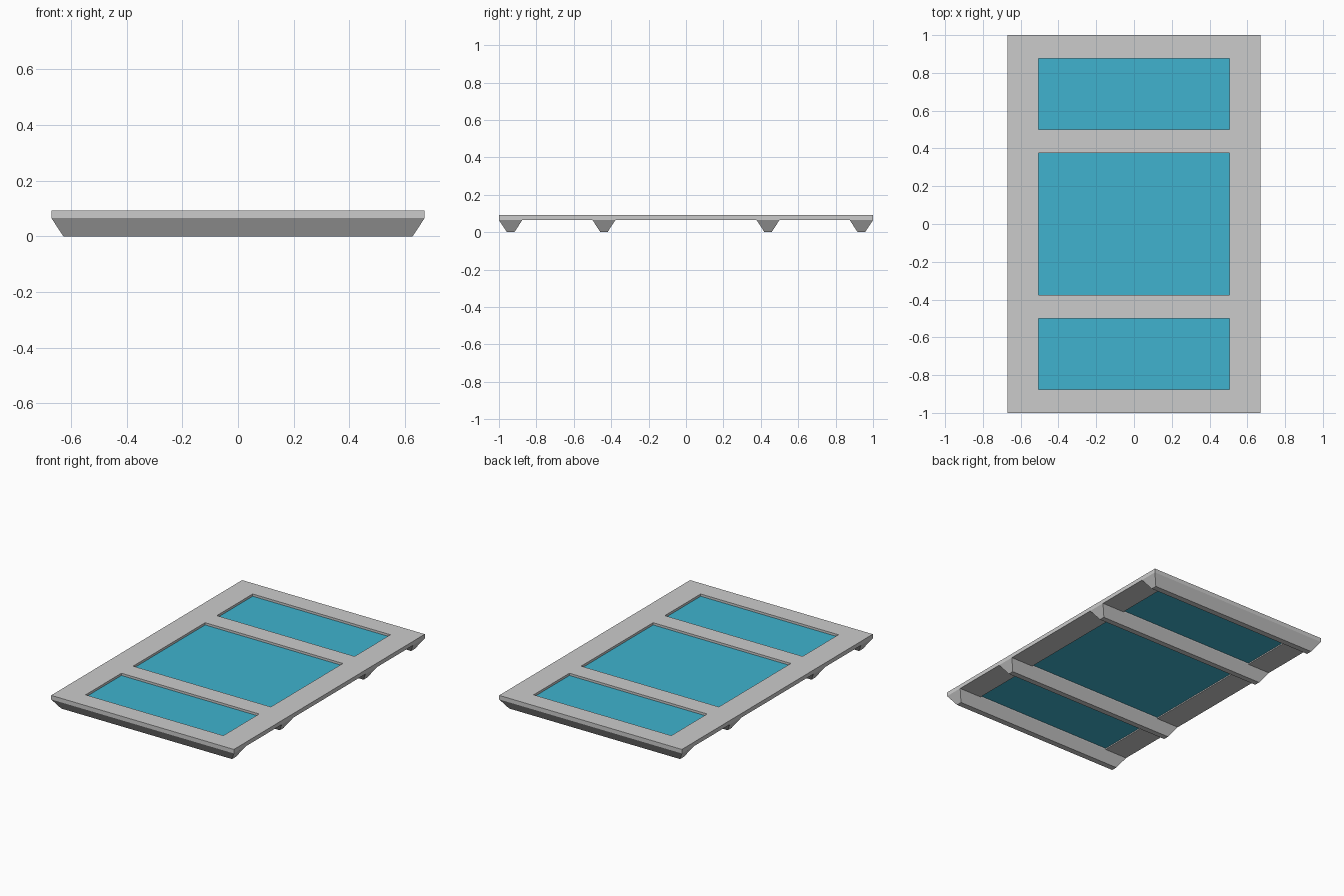
import bpy, bmesh

if "Cube" in bpy.data.objects:
    bpy.data.objects.remove(bpy.data.objects["Cube"])

HX, HY = 0.67, 1.0            # half size of the frame
Z_MID, Z_TOP = 0.065, 0.092   # underside and top of the frame
HOLE_X = 0.505
OPENINGS = [(-0.875, -0.5), (-0.377, 0.377), (0.5, 0.875)]


def finish(bm, name, color=None):
    bmesh.ops.recalc_face_normals(bm, faces=bm.faces)
    mesh = bpy.data.meshes.new(name)
    bm.to_mesh(mesh)
    bm.free()
    obj = bpy.data.objects.new(name, mesh)
    bpy.context.collection.objects.link(obj)
    if color:
        mat = bpy.data.materials.new(name + "_material")
        mat.diffuse_color = color
        mat.use_nodes = True
        mat.node_tree.nodes["Principled BSDF"].inputs["Base Color"].default_value = mat.diffuse_color
        mesh.materials.append(mat)
    return obj


def tapered_box(name, x0, x1, y0, y1, z0, z1, inset=0.0, color=None):
    """Box whose bottom is pulled in by inset on all four sides."""
    bm = bmesh.new()
    bmesh.ops.create_cube(bm, size=1)
    for v in bm.verts:
        low = v.co.z < 0
        i = inset if low else 0
        v.co = (x0 + i if v.co.x < 0 else x1 - i,
                y0 + i if v.co.y < 0 else y1 - i,
                z0 if low else z1)
    return finish(bm, name, color)


# flat frame: a grid of cells with the three openings left out, then extruded
bm = bmesh.new()
xs = [-HX, -HOLE_X, HOLE_X, HX]
ys = [-HY] + [y for pair in OPENINGS for y in pair] + [HY]
grid = [[bm.verts.new((x, y, Z_MID)) for y in ys] for x in xs]
for i in range(len(xs) - 1):
    for j in range(len(ys) - 1):
        if i == 1 and j % 2 == 1:
            continue
        bm.faces.new((grid[i][j], grid[i + 1][j], grid[i + 1][j + 1], grid[i][j + 1]))
ext = bmesh.ops.extrude_face_region(bm, geom=bm.faces[:])
for v in ext["geom"]:
    if isinstance(v, bmesh.types.BMVert):
        v.co.z = Z_TOP
finish(bm, "frame")

# tapered cross beams under the frame
for y0, y1 in ((-HY, -0.875), (-0.5, -0.377), (0.377, 0.5), (0.875, HY)):
    tapered_box("cross_beam", -HX, HX, y0, y1, 0, Z_MID, 0.043)

# blue panels recessed in the openings
for y0, y1 in OPENINGS:
    tapered_box("glass_panel", -HOLE_X, HOLE_X, y0, y1, 0.073, 0.077,
                color=(0.05, 0.45, 0.62, 1))
